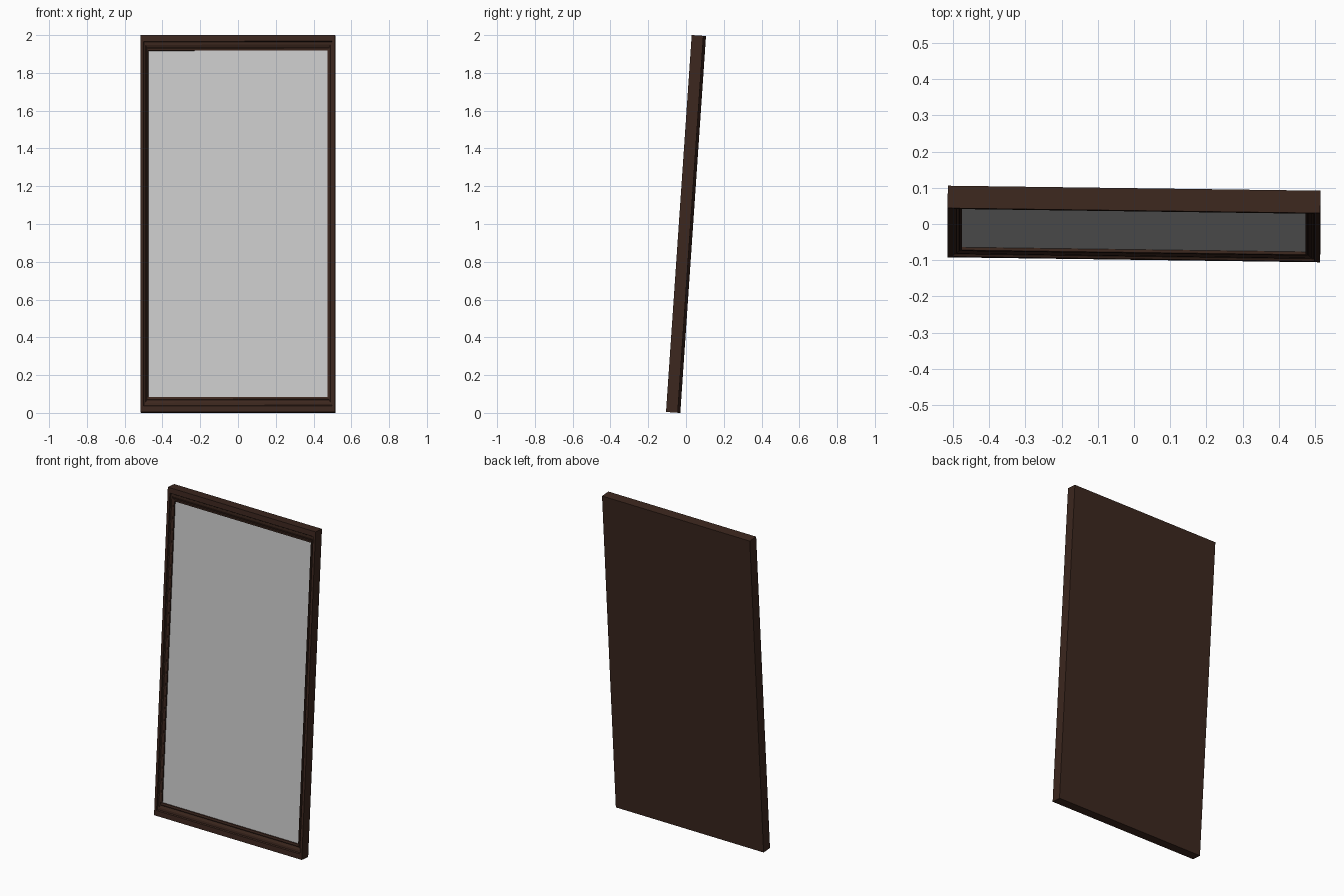
import bpy, bmesh, math
from mathutils import Matrix

if "Cube" in bpy.data.objects:
    bpy.data.objects.remove(bpy.data.objects["Cube"])

W, H, T = 1.03, 2.0, 0.062        # outer size and thickness
BX, BZ = 0.040, 0.081             # frame border widths: sides, top/bottom
GLASS = 0.023                     # depth of the glass behind the front face

# leaning back, with a slight turn
pose = (Matrix.Translation((0, 0, 1.0))
        @ Matrix.Rotation(math.radians(-3.9), 4, 'X')
        @ Matrix.Rotation(math.radians(-0.77), 4, 'Z'))

wood = bpy.data.materials.new("dark_wood")
wood.diffuse_color = (0.045, 0.020, 0.013, 1)
wood.use_nodes = True
wood.node_tree.nodes["Principled BSDF"].inputs["Base Color"].default_value = wood.diffuse_color


def ring(bm, u, d):
    """Rectangle of verts at border fraction u and depth d from the front."""
    x, z, y = W / 2 - BX * u, H / 2 - BZ * u, -T / 2 + d
    return [bm.verts.new(c) for c in ((-x, y, -z), (x, y, -z), (x, y, z), (-x, y, z))]


def finish(bm, name, mat=None):
    bmesh.ops.recalc_face_normals(bm, faces=bm.faces)
    bm.transform(pose)
    me = bpy.data.meshes.new(name)
    bm.to_mesh(me)
    bm.free()
    ob = bpy.data.objects.new(name, me)
    bpy.context.collection.objects.link(ob)
    if mat:
        me.materials.append(mat)
    return ob


# mitred moulded frame with closed back: profile swept from back edge to glass
profile = [(0, T), (0, 0), (0.40, 0), (0.45, 0.007), (0.62, 0.008),
           (0.80, 0.015), (0.85, 0.013), (1, 0.015), (1, GLASS + 0.002)]
bm = bmesh.new()
rings = [ring(bm, u, d) for u, d in profile]
for a, b in zip(rings, rings[1:]):
    for i in range(4):
        j = (i + 1) % 4
        bm.faces.new((a[i], a[j], b[j], b[i]))
bm.faces.new(rings[0])
bm.faces.new(rings[-1])
finish(bm, "mirror_frame", wood)

# mirror glass
bm = bmesh.new()
bm.faces.new(ring(bm, 1, GLASS))
glass = finish(bm, "mirror_glass")
# face the glass forward
if glass.data.polygons[0].normal.y > 0:
    glass.data.flip_normals()
